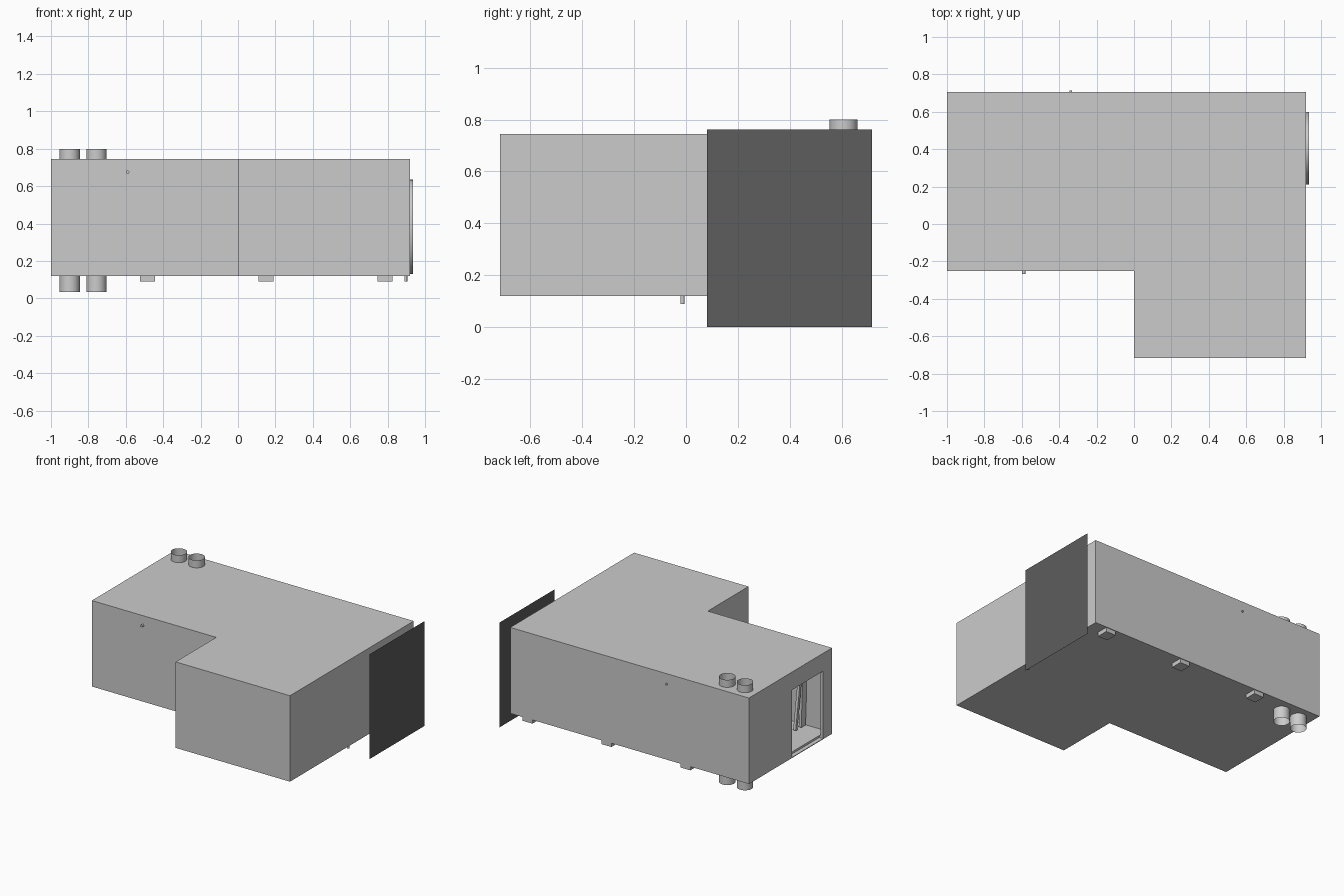
import bpy, bmesh, math
from mathutils import Vector

cube = bpy.data.objects.get("Cube")
if cube:
    bpy.data.objects.remove(cube, do_unlink=True)


def material(name, value):
    m = bpy.data.materials.new(name)
    m.use_nodes = True
    color = (value, value, value, 1)
    m.diffuse_color = color
    m.node_tree.nodes["Principled BSDF"].inputs["Base Color"].default_value = color
    return m


LIGHT = material("light_grey", 0.6)
DARK = material("dark_grey", 0.11)


def finish(name, bm, mat=LIGHT, smooth=False):
    mesh = bpy.data.meshes.new(name)
    bm.normal_update()
    bm.to_mesh(mesh)
    bm.free()
    obj = bpy.data.objects.new(name, mesh)
    bpy.context.collection.objects.link(obj)
    mesh.materials.append(mat)
    if smooth:
        bpy.ops.object.select_all(action='DESELECT')
        bpy.context.view_layer.objects.active = obj
        obj.select_set(True)
        bpy.ops.object.shade_smooth_by_angle()
    return obj


def box(name, low, high, mat=LIGHT):
    bm = bmesh.new()
    bmesh.ops.create_cube(bm, size=1)
    low, high = Vector(low), Vector(high)
    bmesh.ops.scale(bm, vec=high - low, verts=bm.verts)
    bmesh.ops.translate(bm, vec=(low + high) / 2, verts=bm.verts)
    return finish(name, bm, mat)


def cylinder(name, center, radius, length, axis='Z', caps=True, sides=32):
    bm = bmesh.new()
    bmesh.ops.create_cone(bm, cap_ends=caps, segments=sides,
                          radius1=radius, radius2=radius, depth=length)
    obj = finish(name, bm, smooth=True)
    obj.location = center
    obj.rotation_euler = {'X': (0, math.pi / 2, 0), 'Y': (math.pi / 2, 0, 0),
                          'Z': (0, 0, 0)}[axis]
    return obj


# L-shaped hollow room
FLOOR, ROOF = 0.12, 0.745
plan = [(-1, -0.25), (0, -0.25), (0, -0.717), (0.92, -0.717), (0.92, 0.705), (-1, 0.705)]
bm = bmesh.new()
base = bm.faces.new([bm.verts.new((x, y, FLOOR)) for x, y in plan])
top = bmesh.ops.extrude_face_region(bm, geom=[base], use_keep_orig=True)
bmesh.ops.translate(bm, vec=(0, 0, ROOF - FLOOR),
                    verts=[v for v in top["geom"] if isinstance(v, bmesh.types.BMVert)])
bmesh.ops.recalc_face_normals(bm, faces=bm.faces)
room = finish("room_shell", bm)
walls = room.modifiers.new("walls", 'SOLIDIFY')
walls.thickness = 0.02
walls.offset = -1
walls.use_even_offset = True

# Doorway opening in the end wall
cutter = box("doorway_cutter", (-1.05, -0.146, 0.125), (-0.97, 0.21, 0.615))
cutter.hide_render = True
cutter.hide_viewport = True
cut = room.modifiers.new("doorway", 'BOOLEAN')
cut.operation = 'DIFFERENCE'
cut.solver = 'EXACT'
cut.object = cutter

# Leaning boards just inside the doorway
for name, y, width, lean in (("thin_board", -0.138, 0.02, 0.15),
                             ("wide_board", -0.2, 0.05, 0.05)):
    board = box(name, (-0.01, -width / 2, -0.17), (0.01, width / 2, 0.17))
    board.location = (-0.8, y, 0.315)
    board.rotation_euler.x = lean

# Open vertical ducts passing through roof and floor
for i, x in enumerate((-0.9, -0.757)):
    cylinder(f"duct_{i + 1}", (x, 0.607, 0.417), 0.054, 0.765, caps=False)

# Blocks below the rear edge
for i, x in enumerate((-0.485, 0.15, 0.785)):
    box(f"floor_block_{i + 1}", (x - 0.04, 0.615, 0.09), (x + 0.04, 0.7, FLOOR))

# Small fittings
cylinder("drain_peg", (0.897, -0.014, 0.105), 0.008, 0.03, sides=16)
cylinder("front_knob", (-0.59, -0.255, 0.675), 0.009, 0.022, 'Y', sides=16)
cylinder("rear_knob", (-0.338, 0.707, 0.67), 0.007, 0.012, 'Y', sides=16)

# Oval hatch on the far end
hatch = cylinder("oval_hatch", (0.927, 0.405, 0.382), 1, 0.016, 'X', sides=48)
hatch.scale = (0.253, 0.195, 1)

# Dark screen standing in front of the hatch
bm = bmesh.new()
bm.faces.new([bm.verts.new((1, y, z)) for y, z in
              ((0.08, 0), (0.717, 0), (0.717, 0.762), (0.08, 0.762))])
finish("dark_screen", bm, DARK)
